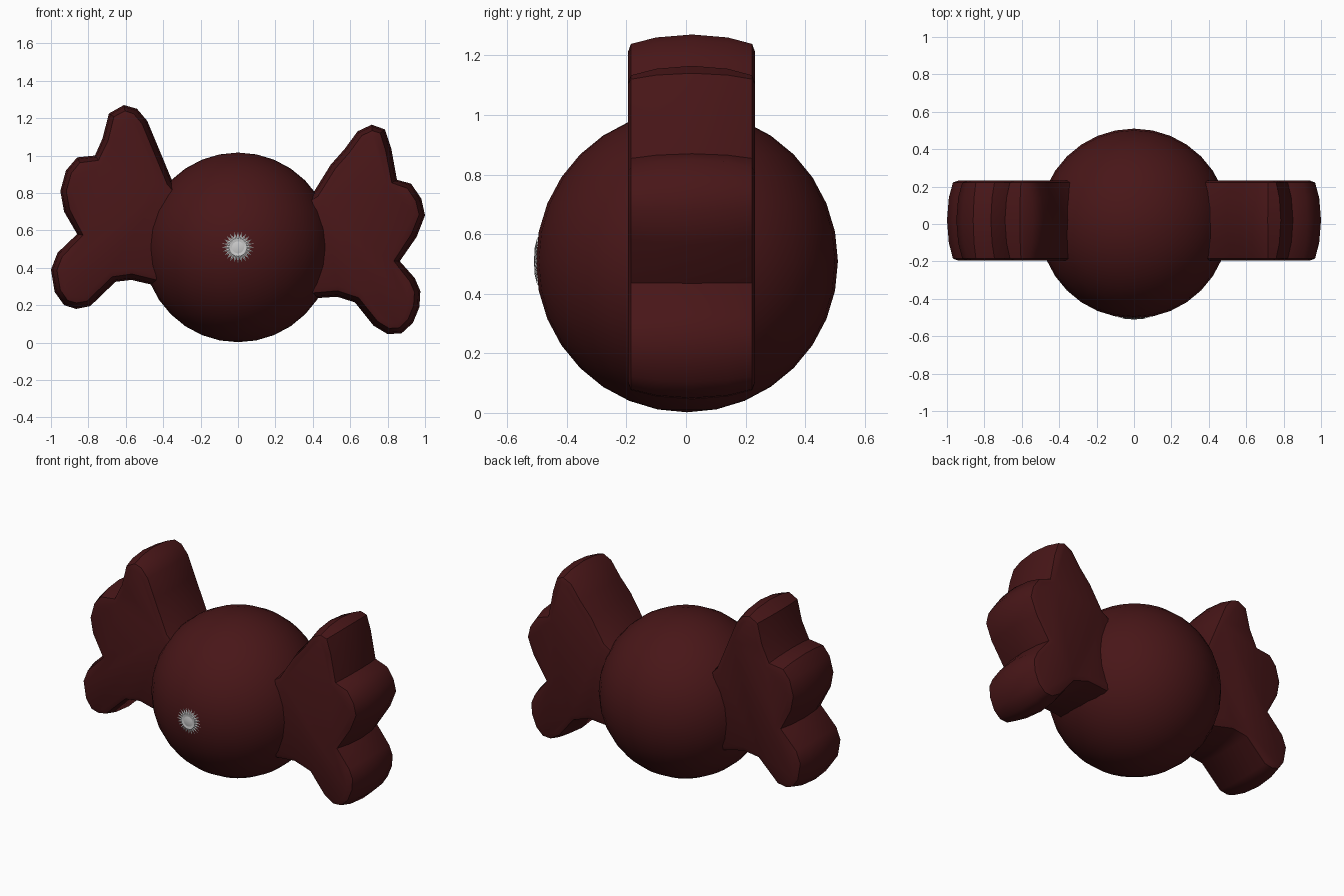
import bpy, bmesh, math
from mathutils import Vector

if "Cube" in bpy.data.objects:
    bpy.data.objects.remove(bpy.data.objects["Cube"])

CENTER = Vector((0, 0.003, 0.509))
RADIUS = 0.507


def material(name, color):
    m = bpy.data.materials.new(name)
    m.diffuse_color = (*color, 1)
    m.use_nodes = True
    m.node_tree.nodes["Principled BSDF"].inputs["Base Color"].default_value = m.diffuse_color
    return m


def finish(bm, name, mat, angle=40):
    bmesh.ops.recalc_face_normals(bm, faces=bm.faces)
    mesh = bpy.data.meshes.new(name)
    bm.to_mesh(mesh)
    bm.free()
    obj = bpy.data.objects.new(name, mesh)
    bpy.context.collection.objects.link(obj)
    if mat:
        mesh.materials.append(mat)
    bpy.context.view_layer.objects.active = obj
    obj.select_set(True)
    bpy.ops.object.shade_smooth_by_angle(angle=math.radians(angle))
    obj.select_set(False)
    return obj


def offset_inward(points, d):
    # shift a closed outline inward along its averaged normals
    n = len(points)
    area = sum(points[i].x * points[(i + 1) % n].y - points[(i + 1) % n].x * points[i].y
               for i in range(n))
    s = 1 if area > 0 else -1
    out = []
    for i, p in enumerate(points):
        t = (points[(i + 1) % n] - points[i - 1]).normalized()
        out.append(p + Vector((-t.y, t.x)) * d * s)
    return out


def wrapper_end(name, outline, mat):
    # thick lobed slab with a slightly domed rim
    pts = [Vector(p) for p in outline]
    layers = [(-0.195, 0.06), (-0.185, 0.032), (-0.10, 0.01), (0.02, 0.0),
              (0.14, 0.01), (0.222, 0.032), (0.232, 0.06)]
    bm = bmesh.new()
    rings = [[bm.verts.new((p.x, y, p.y)) for p in offset_inward(pts, d)] for y, d in layers]
    n = len(pts)
    for a, b in zip(rings, rings[1:]):
        for i in range(n):
            j = (i + 1) % n
            bm.faces.new((a[i], a[j], b[j], b[i]))
    bm.faces.new(rings[0])
    bm.faces.new(rings[-1])
    return finish(bm, name, mat)


maroon = material("maroon", (0.065, 0.008, 0.009))

# round body
bm = bmesh.new()
bmesh.ops.create_uvsphere(bm, u_segments=32, v_segments=16, radius=RADIUS)
bmesh.ops.translate(bm, verts=bm.verts, vec=CENTER)
finish(bm, "candy_body", maroon)

# twisted wrapper ends, each with three lobes
left = [(-.35, .86), (-.435, 1.065), (-.485, 1.185), (-.54, 1.25), (-.61, 1.27), (-.69, 1.225),
        (-.725, 1.09), (-.765, 1.0), (-.86, .99), (-.92, .92), (-.95, .81), (-.93, .70),
        (-.86, .58), (-.965, .48), (-1.0, .39), (-.98, .27), (-.93, .20), (-.865, .18),
        (-.79, .195), (-.655, .325), (-.57, .335), (-.42, .30), (-.25, .38), (-.25, .75)]
right = [(.405, .805), (.495, .95), (.57, 1.035), (.64, 1.13), (.715, 1.165), (.785, 1.14),
         (.82, 1.035), (.85, .87), (.925, .85), (.98, .77), (1.0, .68), (.955, .565),
         (.865, .435), (.945, .345), (.975, .275), (.97, .19), (.935, .105), (.875, .05),
         (.80, .045), (.725, .09), (.625, .215), (.53, .245), (.38, .235), (.25, .36), (.25, .70)]
wrapper_end("wrapper_end_left", left, maroon)
wrapper_end("wrapper_end_right", right, maroon)

# starburst emblem lying on the front of the body
def on_body(r, a, lift):
    y = CENTER.y - math.sqrt(RADIUS ** 2 - r * r) - lift
    return (r * math.cos(a), y, CENTER.z + r * math.sin(a))


SPIKES = 24
bm = bmesh.new()
steps = SPIKES * 2
loops = []
for r_even, r_odd, lift in [(0.086, 0.055, 0.001), (0.045, 0.045, 0.006),
                            (0.032, 0.032, 0.003), (0.015, 0.015, 0.006)]:
    loops.append([bm.verts.new(on_body(r_odd if i % 2 else r_even, 2 * math.pi * i / steps, lift))
                  for i in range(steps)])
for a, b in zip(loops, loops[1:]):
    for i in range(steps):
        j = (i + 1) % steps
        bm.faces.new((a[i], a[j], b[j], b[i]))
bm.faces.new(loops[-1])
finish(bm, "starburst", None, 20)
